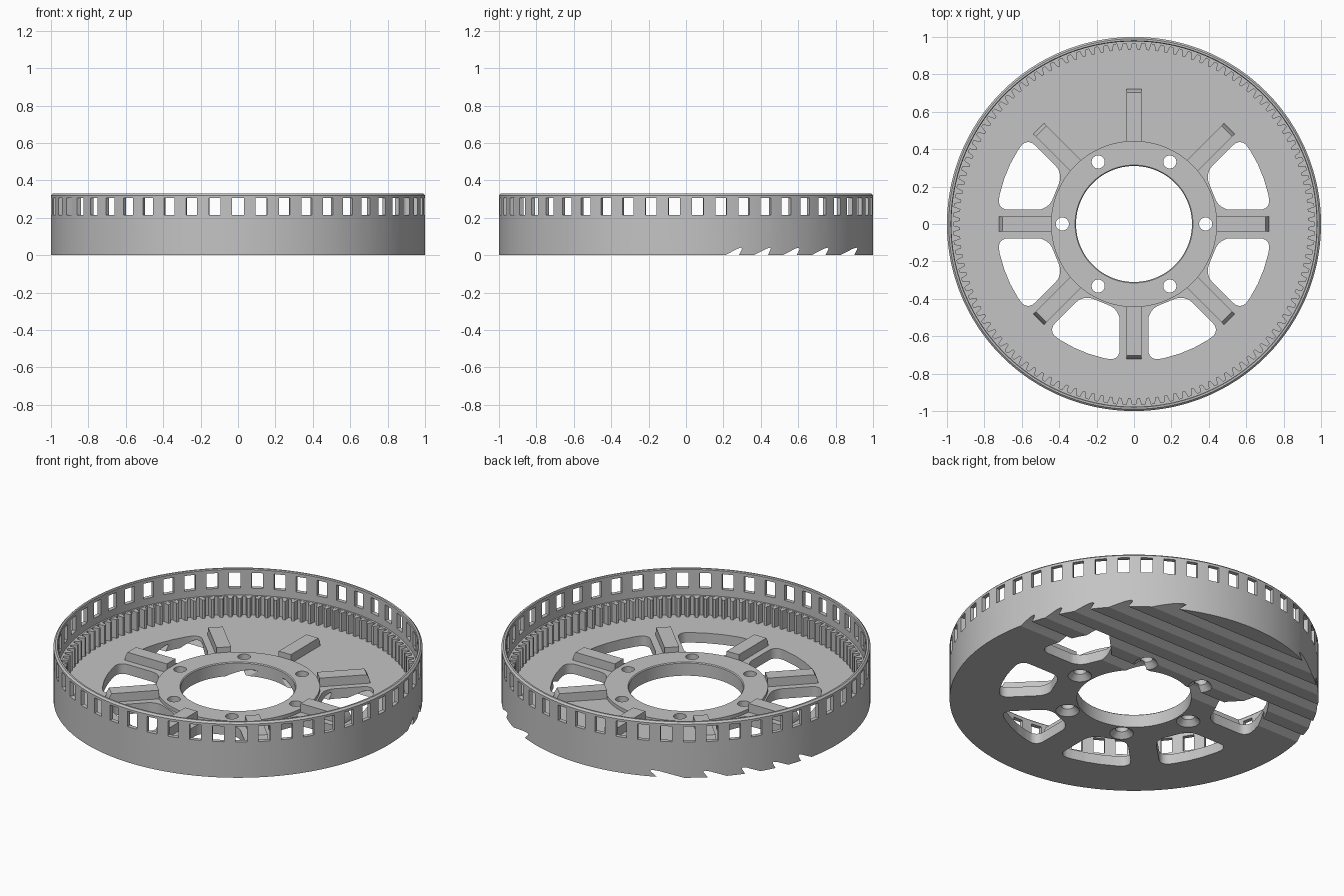
import bpy, bmesh
from math import sin, cos, asin, radians, pi, tau
from mathutils import Matrix, Vector

if "Cube" in bpy.data.objects:
    bpy.data.objects.remove(bpy.data.objects["Cube"])

grey = bpy.data.materials.new("plain grey")
grey.use_nodes = True
grey.diffuse_color = (0.55, 0.55, 0.55, 1)
grey.node_tree.nodes["Principled BSDF"].inputs["Base Color"].default_value = grey.diffuse_color

FLOOR, HUB_TOP, LEDGE, TOP = 0.06, 0.08, 0.172, 0.33
HUB_R, BORE_R, POCKET_R = 0.444, 0.313, 0.735


def turn(angle):
    return Matrix.Rotation(angle, 4, 'Z')


def prism(bm, points, z0, z1, matrix):
    """Extrude a counter-clockwise outline from z0 to z1."""
    low = [bm.verts.new(matrix @ Vector((x, y, z0))) for x, y in points]
    high = [bm.verts.new(matrix @ Vector((x, y, z1))) for x, y in points]
    bm.faces.new(low[::-1])
    bm.faces.new(high)
    n = len(points)
    for i in range(n):
        j = (i + 1) % n
        bm.faces.new((low[i], low[j], high[j], high[i]))


def lathe(bm, profile, steps):
    """Spin a closed counter-clockwise (radius, height) outline around z."""
    rings = [[bm.verts.new((r * cos(a * tau / steps), r * sin(a * tau / steps), z))
              for r, z in profile] for a in range(steps)]
    n = len(profile)
    for a in range(steps):
        p, q = rings[a], rings[(a + 1) % steps]
        for i in range(n):
            j = (i + 1) % n
            bm.faces.new((p[i], q[i], q[j], p[j]))


def finish(name, bm):
    bm.normal_update()
    mesh = bpy.data.meshes.new(name)
    bm.to_mesh(mesh)
    bm.free()
    mesh.materials.append(grey)
    obj = bpy.data.objects.new(name, mesh)
    bpy.context.collection.objects.link(obj)
    return obj


def select(obj):
    bpy.ops.object.select_all(action='DESELECT')
    obj.select_set(True)
    bpy.context.view_layer.objects.active = obj


def cut(target, cutter):
    cutter.hide_render = True
    mod = target.modifiers.new("cut", 'BOOLEAN')
    mod.operation = 'DIFFERENCE'
    mod.solver = 'EXACT'
    mod.object = cutter
    select(target)
    bpy.ops.object.modifier_apply(modifier=mod.name)
    bpy.data.objects.remove(cutter)


# Drum: floor, raised hub with chamfered bore, and thin rim wall
bm = bmesh.new()
lathe(bm, [(BORE_R - 0.003, 0), (1, 0), (1, 0.32), (0.99, TOP), (0.98, TOP), (0.976, 0.325),
           (0.976, LEDGE), (0.966, LEDGE), (0.966, FLOOR),
           (HUB_R, FLOOR), (HUB_R, HUB_TOP), (BORE_R + 0.002, HUB_TOP),
           (BORE_R - 0.003, HUB_TOP - 0.005)], 200)
drum = finish("drum", bm)

# Sawtooth grooves across the back half of the underside
bm = bmesh.new()
along_x = Matrix(((0, 0, 1, 0), (1, 0, 0, 0), (0, 1, 0, 0), (0, 0, 0, 1)))
for i in range(5):
    y = 0.3 + i * 0.154
    prism(bm, [(y - 0.129, -0.02), (y - 0.026, -0.02), (y, 0.034), (y - 0.006, 0.04),
               (y - 0.025, 0.034)], -1.2, 1.2, along_x)
cut(drum, finish("groove_cutter", bm))

# Row of slots through the rim
bm = bmesh.new()
for i in range(50):
    prism(bm, [(0.9, -0.031), (1.1, -0.031), (1.1, 0.031), (0.9, 0.031)],
          0.214, 0.306, turn(-pi / 2 + i * tau / 50))
cut(drum, finish("slot_cutter", bm))

# Rounded openings between the ribs, two sectors left solid
bm = bmesh.new()
inner_r, gap = 0.465, 0.077
a0, a1 = asin(gap / inner_r), asin(gap / POCKET_R)
outline = [(inner_r * cos(a), inner_r * sin(a)) for a in (pi / 4 - a0, a0)]
for i in range(6):
    a = a1 + (pi / 4 - 2 * a1) * i / 5
    outline.append((POCKET_R * cos(a), POCKET_R * sin(a)))
for i in (0, 3, 4, 5, 6, 7):
    prism(bm, outline, -0.1, 0.15, turn(i * pi / 4))
bm.normal_update()
corners = [e for e in bm.edges
           if abs(e.verts[0].co.z - e.verts[1].co.z) > 0.1 and e.calc_face_angle() > 0.6]
bmesh.ops.bevel(bm, geom=corners, offset=0.055, segments=6, profile=0.5, affect='EDGES')
cut(drum, finish("opening_cutter", bm))

# Six bolt holes, countersunk underneath
bolts = [turn(i * pi / 3) @ Matrix.Translation((0.383, 0, 0)) for i in range(6)]
for name, r_low, r_high, z0, z1 in (("bolt_cutter", 0.035, 0.035, -0.1, 0.15),
                                    ("sink_cutter", 0.084, 0.029, -0.02, 0.036)):
    bm = bmesh.new()
    for m in bolts:
        bmesh.ops.create_cone(bm, cap_ends=True, segments=32, radius1=r_low, radius2=r_high,
                              depth=z1 - z0,
                              matrix=m @ Matrix.Translation((0, 0, (z0 + z1) / 2)))
    cut(drum, finish(name, bm))

# Internal gear teeth below the rim slots
bm = bmesh.new()
TEETH = 120
for i in range(TEETH):
    prism(bm, [(0.972, -0.018), (0.972, 0.018), (0.952, 0.013), (0.932, 0.007),
               (0.932, -0.007), (0.952, -0.013)], FLOOR - 0.01, LEDGE - 0.001,
          turn((i + 0.5) * tau / TEETH))
teeth = finish("gear_teeth", bm)

# Eight radial ribs with sloped outer ends
bm = bmesh.new()
for i in range(8):
    lay = turn(i * pi / 4) @ Matrix.Rotation(pi / 2, 4, 'X')
    prism(bm, [(HUB_R - 0.002, 0.05), (0.722, 0.05), (0.722, FLOOR), (0.716, 0.088),
               (0.703, 0.112), (HUB_R - 0.002, 0.112)], -0.04, 0.04, lay)
ribs = finish("ribs", bm)

for obj in (drum, teeth, ribs):
    select(obj)
    bpy.ops.object.shade_smooth_by_angle(angle=radians(25))
